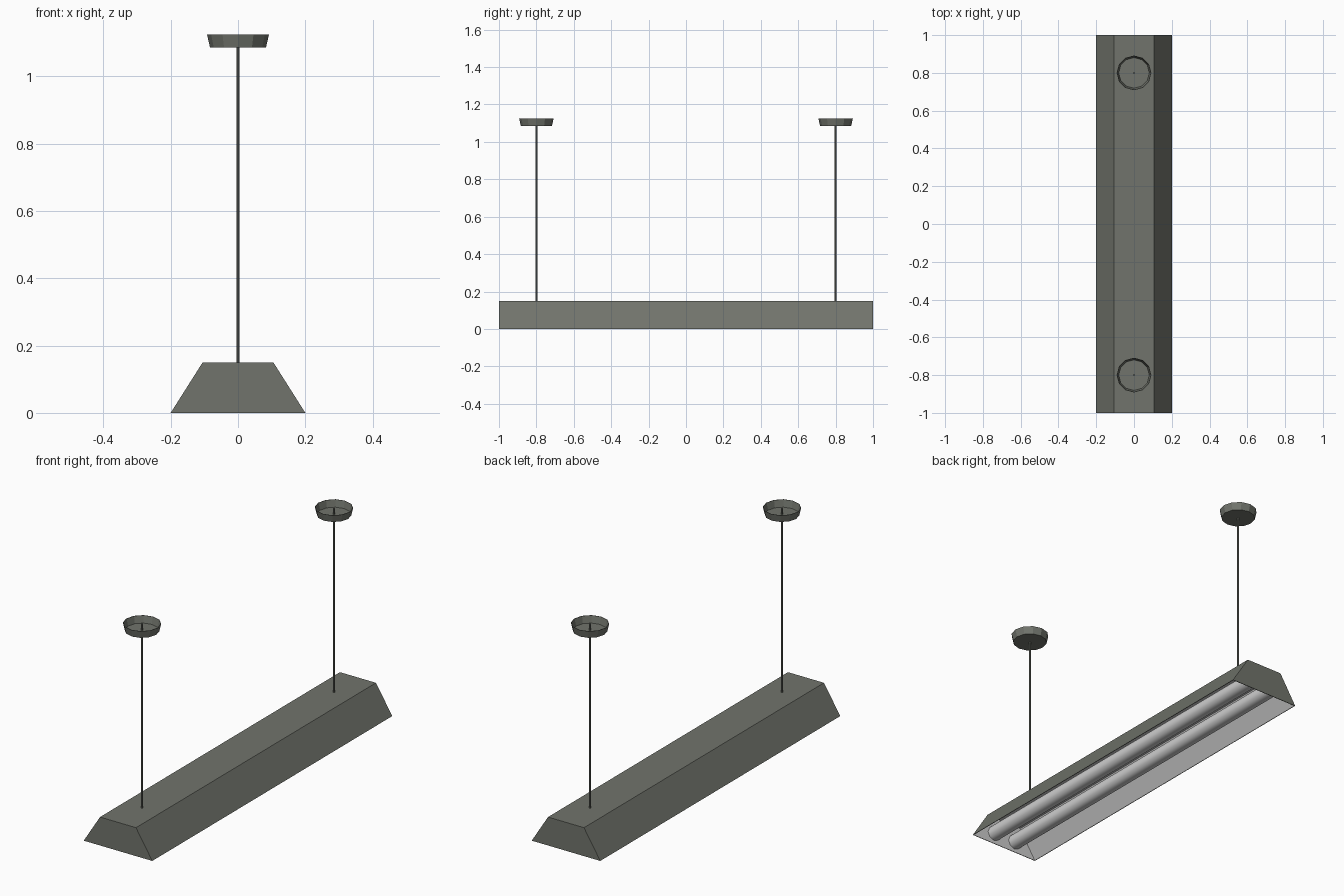
import bpy, bmesh, math

if "Cube" in bpy.data.objects:
    bpy.data.objects.remove(bpy.data.objects["Cube"])


def material(name, rgb):
    m = bpy.data.materials.new(name)
    m.diffuse_color = (*rgb, 1.0)
    m.use_nodes = True
    m.node_tree.nodes["Principled BSDF"].inputs["Base Color"].default_value = m.diffuse_color
    return m


DARK = material("dark grey metal", (0.165, 0.175, 0.15))
LINER = material("pale grey liner", (0.6, 0.6, 0.6))
TUBE = material("white tube", (0.62, 0.62, 0.62))


def ngon(r, z, n):
    return [(r * math.cos(2 * math.pi * i / n), r * math.sin(2 * math.pi * i / n), z)
            for i in range(n)]


def rect(hx, hy, z):
    return [(-hx, -hy, z), (hx, -hy, z), (hx, hy, z), (-hx, hy, z)]


def loft(name, rings, mats, inner_from=None, location=(0, 0, 0)):
    """Bridge rings of points and cap both ends; bands from inner_from use material 1."""
    bm = bmesh.new()
    loops = [[bm.verts.new(p) for p in ring] for ring in rings]
    n = len(loops[0])
    bm.faces.new(loops[0])
    for k, (a, b) in enumerate(zip(loops, loops[1:])):
        for i in range(n):
            j = (i + 1) % n
            f = bm.faces.new((a[i], a[j], b[j], b[i]))
            f.material_index = int(inner_from is not None and k >= inner_from)
    cap = bm.faces.new(loops[-1])
    cap.material_index = int(inner_from is not None)
    bmesh.ops.recalc_face_normals(bm, faces=bm.faces)
    me = bpy.data.meshes.new(name)
    bm.to_mesh(me)
    bm.free()
    for m in mats:
        me.materials.append(m)
    ob = bpy.data.objects.new(name, me)
    ob.location = location
    bpy.context.collection.objects.link(ob)
    return ob


# Trapezoid housing, open below, with a pale inside
loft("housing", [rect(0.105, 1, 0.15), rect(0.2, 1, 0), rect(0.197, 0.997, 0),
                 rect(0.102, 0.997, 0.147)], [DARK, LINER], inner_from=2)

for side, s in (("left", -1), ("right", 1)):
    # Light tubes running along the housing
    bpy.ops.mesh.primitive_cylinder_add(vertices=8, radius=0.038, depth=1.994,
                                        location=(s * 0.066, 0, 0.055),
                                        rotation=(math.pi / 2, 0, 0))
    tube = bpy.context.object
    tube.name = side + "_tube"
    tube.data.materials.append(TUBE)
    bpy.ops.object.shade_smooth_by_angle(angle=math.radians(50))

for end, s in (("front", -1), ("back", 1)):
    # Hanging rod
    loft(end + "_rod", [ngon(0.005, 0.148, 8), ngon(0.005, 1.12, 8)], [DARK],
         location=(0, s * 0.8, 0))
    # Open ceiling cup
    loft(end + "_ceiling_cup", [ngon(0.083, 1.085, 12), ngon(0.092, 1.124, 12),
                                ngon(0.090, 1.124, 12), ngon(0.081, 1.087, 12)],
         [DARK], location=(0, s * 0.8, 0))
